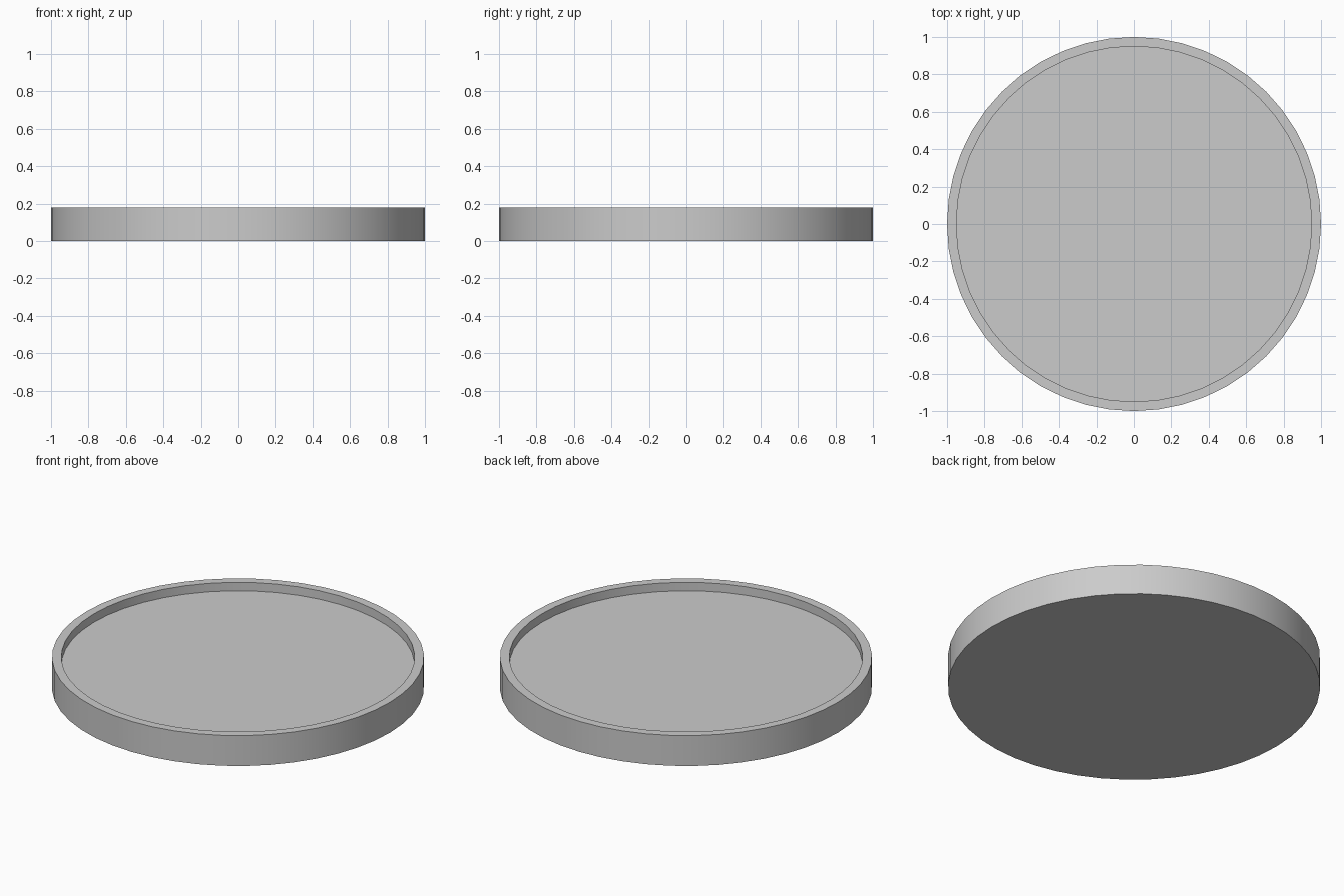
import bpy, bmesh, math

if "Cube" in bpy.data.objects:
    bpy.data.objects.remove(bpy.data.objects["Cube"])

SEGMENTS = 48
# (radius, z) profile: base edge, outer rim, inner rim, recessed floor edge
PROFILE = [(1.0, 0.0), (1.0, 0.18), (0.95, 0.18), (0.95, 0.13)]

bm = bmesh.new()
rings = []
for r, z in PROFILE:
    rings.append([bm.verts.new((r * math.cos(2 * math.pi * i / SEGMENTS),
                                r * math.sin(2 * math.pi * i / SEGMENTS), z))
                  for i in range(SEGMENTS)])

# Walls and rim
for a, b in zip(rings, rings[1:]):
    for i in range(SEGMENTS):
        j = (i + 1) % SEGMENTS
        bm.faces.new((a[i], a[j], b[j], b[i]))

# Underside and tray floor
bm.faces.new(rings[0][::-1])
bm.faces.new(rings[-1])

mesh = bpy.data.meshes.new("round_tray")
bm.to_mesh(mesh)
bm.free()
tray = bpy.data.objects.new("round_tray", mesh)
bpy.context.collection.objects.link(tray)

# Smooth round walls with crisp rims
bpy.context.view_layer.objects.active = tray
tray.select_set(True)
bpy.ops.object.shade_smooth_by_angle(angle=math.radians(30))
